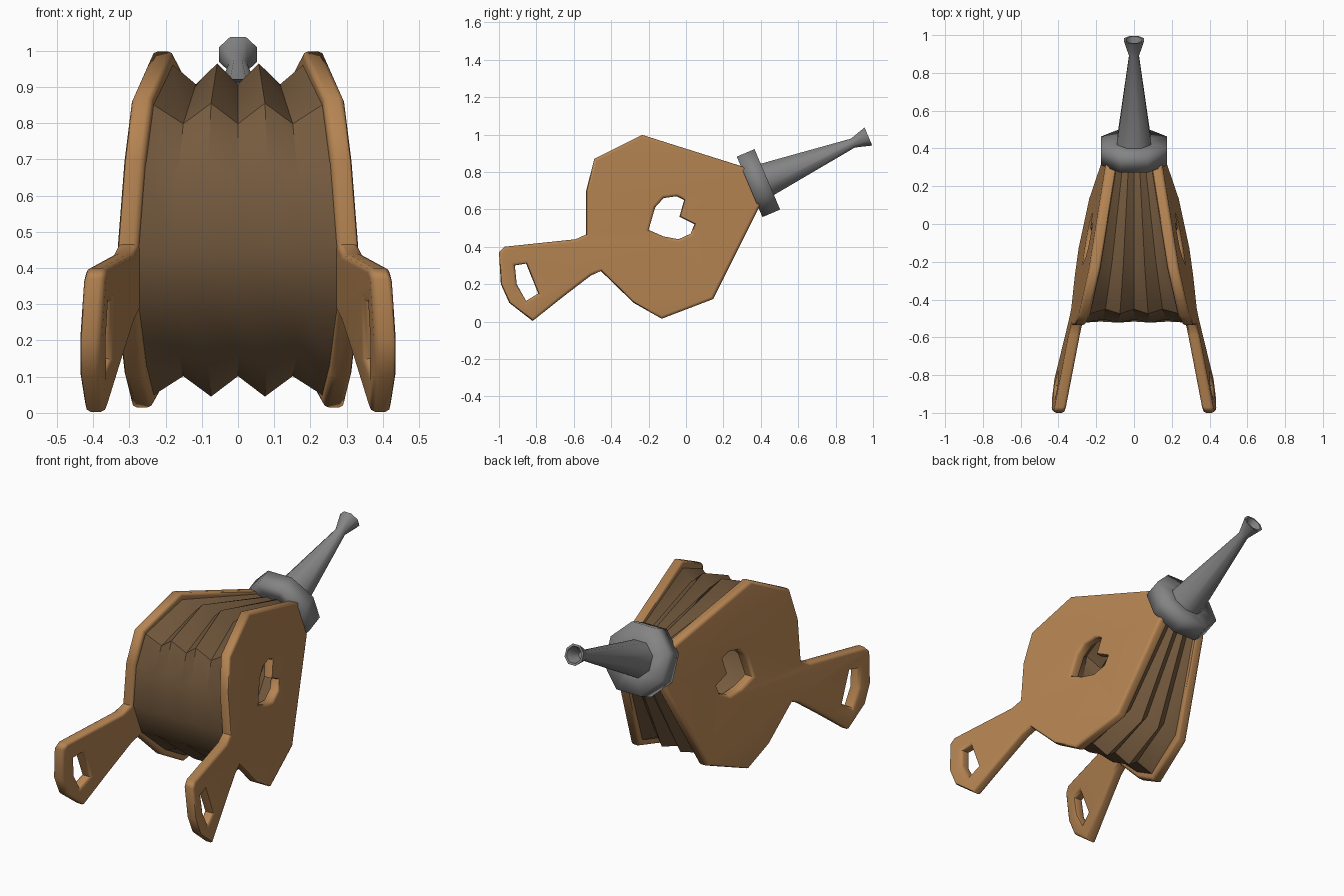
import bpy, bmesh, math
from mathutils import Vector

if "Cube" in bpy.data.objects:
    bpy.data.objects.remove(bpy.data.objects["Cube"])

AXIS = Vector((0, 0.92, 0.39)).normalized()    # direction the spout points
PERP = Vector((0, -AXIS.z, AXIS.y))            # across the body, in the board plane
SPOUT = Vector((0, 0.34, 0.72))                # centre of the collar's front face


def material(name, color):
    m = bpy.data.materials.new(name)
    m.use_nodes = True
    m.diffuse_color = (*color, 1)
    bsdf = m.node_tree.nodes["Principled BSDF"]
    bsdf.inputs["Base Color"].default_value = (*color, 1)
    bsdf.inputs["Roughness"].default_value = 0.8
    return m


wood = material("warm wood", (0.46, 0.23, 0.085))
leather = material("brown leather", (0.19, 0.11, 0.052))
metal = material("grey metal", (0.23, 0.23, 0.23))


def finish(name, bm, mat, angle):
    mesh = bpy.data.meshes.new(name)
    bm.to_mesh(mesh)
    bm.free()
    mesh.materials.clear()
    mesh.materials.append(mat)
    obj = bpy.data.objects.new(name, mesh)
    bpy.context.collection.objects.link(obj)
    bpy.ops.object.select_all(action='DESELECT')
    obj.select_set(True)
    bpy.context.view_layer.objects.active = obj
    bpy.ops.object.shade_smooth_by_angle(angle=math.radians(angle))
    return obj


def inner_x(y, z):
    """Half gap between the boards, narrowing towards the spout."""
    return 0.212 - 0.2 * Vector((0, y, z)).dot(AXIS)


# Board outline, grip slot and heart-shaped valve hole, as (y, z)
outline = [(-.97, .4), (-.59, .44), (-.535, .465), (-.535, .695), (-.49, .87),
           (-.235, .998), (.33, .82), (.395, .62), (.145, .12), (-.13, .015),
           (-.28, .1), (-.455, .27), (-.51, .245), (-.66, .13), (-.82, .003),
           (-.945, .1), (-.99, .2), (-1, .37)]
slot = [(-.915, .3), (-.855, .31), (-.79, .15), (-.855, .11), (-.905, .2)]
heart = [(-.2, .49), (-.165, .61), (-.12, .66), (-.05, .67), (-.01, .65),
         (-.035, .56), (.045, .52), (.025, .47), (-.04, .44), (-.12, .455)]

THICK, BEVEL = 0.06, 0.016


def board(name, side):
    # Filled curve with holes and rounded rims, converted to a mesh
    curve = bpy.data.curves.new(name + "_profile", 'CURVE')
    curve.dimensions, curve.fill_mode = '2D', 'BOTH'
    curve.extrude = THICK / 2 - BEVEL
    curve.bevel_depth, curve.bevel_resolution = BEVEL, 1
    curve.offset = -BEVEL
    for loop in (outline, slot, heart):
        spline = curve.splines.new('POLY')
        spline.points.add(len(loop) - 1)
        for p, (y, z) in zip(spline.points, loop):
            p.co = (y, z, 0, 1)
        spline.use_cyclic_u = True
    tmp = bpy.data.objects.new(name + "_profile", curve)
    bpy.context.collection.objects.link(tmp)
    graph = bpy.context.evaluated_depsgraph_get()
    mesh = bpy.data.meshes.new_from_object(tmp.evaluated_get(graph))
    bm = bmesh.new()
    bm.from_mesh(mesh)
    bpy.data.objects.remove(tmp)
    bpy.data.meshes.remove(mesh)
    bmesh.ops.remove_doubles(bm, verts=bm.verts, dist=0.0005)
    # Stand the board up and splay it outwards
    for v in bm.verts:
        y, z, depth = v.co
        v.co = (side * (inner_x(y, z) + THICK / 2 + depth), y, z)
    bmesh.ops.recalc_face_normals(bm, faces=bm.faces)
    obj = finish(name, bm, wood, 50)
    obj.modifiers.new("even_shading", 'WEIGHTED_NORMAL').keep_sharp = True


board("left_board", 1)
board("right_board", -1)

# Pleated leather: ridges near the rim, valleys pulled towards the axis
rim = [(.35, .8), (-.23, .965), (-.475, .855), (-.522, .69), (-.522, .46), (-.45, .285),
       (-.27, .125), (-.13, .045), (.13, .145), (.385, .64)]
pleats = [(-1.03, 1), (-.65, .86), (-.32, 1), (0, .86), (.32, 1), (.65, .86), (1.03, 1)]
bm = bmesh.new()
rows = []
for y, z in rim:
    p = Vector((0, y, z))
    across = (p - SPOUT).dot(PERP)
    row = []
    for frac, pull in pleats:
        q = p - PERP * across * (1 - pull)
        row.append(bm.verts.new((frac * inner_x(y, z), q.y, q.z)))
    rows.append(row)
for a, b in zip(rows, rows[1:]):
    for k in range(len(pleats) - 1):
        bm.faces.new((a[k], b[k], b[k + 1], a[k + 1]))
finish("leather_pleats", bm, leather, 40)


def lathe(name, profile, sides, angle):
    """Turn (distance along axis, radius) pairs around the spout axis."""
    bm = bmesh.new()
    rings = []
    for t, r in profile:
        ring = []
        for i in range(sides):
            a = math.tau * (i + 0.5) / sides
            ring.append(bm.verts.new(SPOUT + AXIS * t + PERP * r * math.sin(a)
                                     + Vector((r * math.cos(a), 0, 0))))
        rings.append(ring)
    for a, b in zip(rings, rings[1:]):
        for i in range(sides):
            j = (i + 1) % sides
            bm.faces.new((a[i], a[j], b[j], b[i]))
    bm.faces.new(rings[0])
    bm.faces.new(rings[-1])
    bmesh.ops.recalc_face_normals(bm, faces=bm.faces)
    finish(name, bm, metal, angle)


# Collar and tapered spout with a flared, hollow tip
lathe("spout_collar", [(0, .13), (0, .19), (.103, .19), (.103, .08)], 8, 100)
lathe("spout", [(.09, .1), (.6, .028), (.69, .057), (.69, .045), (.62, .018)], 8, 50)
